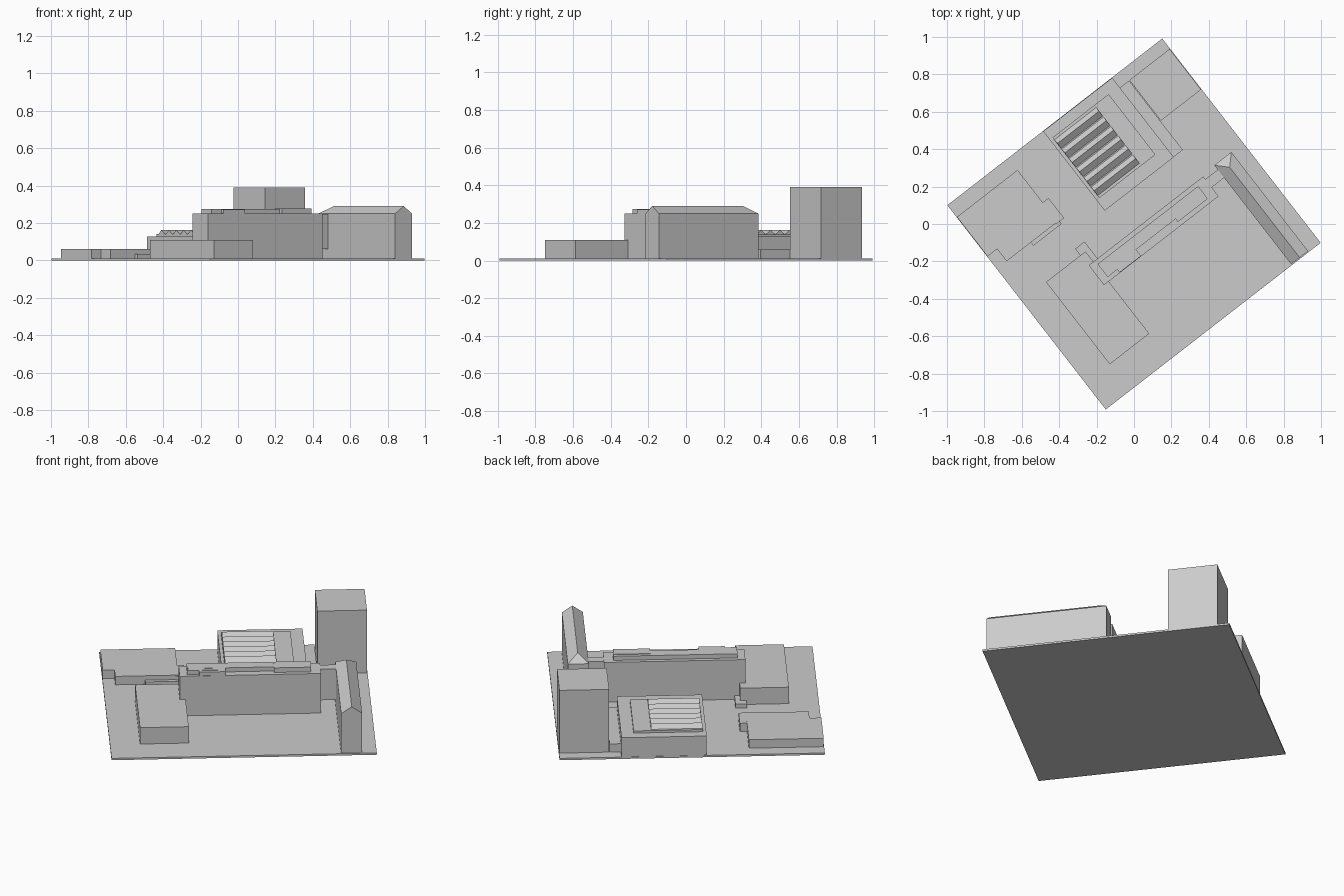
import bpy
from math import radians
from mathutils import Matrix

if "Cube" in bpy.data.objects:
    bpy.data.objects.remove(bpy.data.objects["Cube"])

# The whole site is laid out on a local grid (u, v) turned about z
TURN = Matrix.Rotation(radians(37.8), 4, 'Z')
G = 0.006  # walls start slightly inside the ground slab


def add_mesh(name, verts, faces):
    me = bpy.data.meshes.new(name)
    me.from_pydata([TURN @ Matrix.Translation(v).to_translation() for v in verts], [], faces)
    me.update()
    ob = bpy.data.objects.new(name, me)
    bpy.context.collection.objects.link(ob)
    return ob


def prism(name, outline, z0, z1):
    """Extrude a counter-clockwise (u, v) outline from z0 to z1."""
    n = len(outline)
    verts = [(u, v, z0) for u, v in outline] + [(u, v, z1) for u, v in outline]
    faces = [tuple(reversed(range(n))), tuple(range(n, 2 * n))]
    faces += [(i, (i + 1) % n, (i + 1) % n + n, i + n) for i in range(n)]
    return add_mesh(name, verts, faces)


def box(name, u0, u1, v0, v1, z1, z0=G):
    return prism(name, [(u0, v0), (u1, v0), (u1, v1), (u0, v1)], z0, z1)


# Ground slab
box("ground_slab", -0.727, 0.727, -0.691, 0.691, 0.011, 0)

# Long central slab building with roof structures
box("slab_building", -0.327, 0.448, -0.16, -0.026, 0.25)
box("slab_roof_strip", -0.285, 0.395, -0.115, -0.05, 0.275, 0.24)
box("slab_roof_left_room", -0.285, -0.075, -0.138, -0.10, 0.274, 0.24)
box("slab_roof_left_front", -0.22, -0.075, -0.158, -0.10, 0.272, 0.24)
box("slab_roof_right_room", 0.192, 0.393, -0.135, -0.07, 0.278, 0.24)

# Raised bridge to the gabled block
box("bridge", 0.44, 0.54, -0.10, -0.045, 0.248, 0.06)

# Gabled block: hipped at the back, plain gable at the front
u0, u1, um = 0.532, 0.647, 0.59
v0, v1, vh = -0.685, -0.015, -0.074
add_mesh("gabled_block",
         [(u0, v0, G), (u1, v0, G), (u1, v1, G), (u0, v1, G),
          (u0, v0, .25), (u1, v0, .25), (u1, v1, .25), (u0, v1, .25),
          (um, v0, .29), (um, vh, .29)],
         [(3, 2, 1, 0), (0, 1, 5, 8, 4), (1, 2, 6, 5), (2, 3, 7, 6),
          (3, 0, 4, 7), (5, 6, 9, 8), (6, 7, 9), (7, 4, 8, 9)])

# Low front block and the small link behind it
box("front_block", -0.562, -0.295, -0.513, 0.043, 0.11)
box("front_block_link", -0.33, -0.267, -0.04, 0.088, 0.035)

# Stepped low building at the left corner, with annex and canopy
prism("left_low_building",
      [(-0.725, 0.343), (-0.66, 0.343), (-0.66, 0.26), (-0.315, 0.26),
       (-0.315, 0.61), (-0.725, 0.61)], G, 0.062)
box("left_annex", -0.33, -0.276, 0.254, 0.39, 0.06)
box("left_canopy", -0.496, -0.305, 0.238, 0.27, 0.035)

# Workshop hall with side aisle and raised roof
box("hall", -0.08, 0.387, 0.152, 0.689, 0.127)
box("hall_aisle", 0.38, 0.449, 0.153, 0.622, 0.06)
box("hall_raised_roof", -0.062, 0.318, 0.223, 0.632, 0.14, 0.12)

# Sawtooth roof lights: gentle slope to the front, steep face to the back
TEETH, start, pitch = 6, 0.236, 0.064
for i in range(TEETH):
    a = start + i * pitch
    ring = [(a, 0.138), (a + pitch * 0.55, 0.163), (a + pitch * 0.98, 0.138)]
    add_mesh(f"roof_light_{i + 1}",
             [(u, v, z) for u in (-0.06, 0.222) for v, z in ring],
             [(0, 2, 1)[::1], (3, 4, 5), (0, 1, 4, 3), (1, 2, 5, 4), (2, 0, 3, 5)])

# Make every face point outward
import bmesh
for ob in bpy.context.collection.objects:
    bm = bmesh.new()
    bm.from_mesh(ob.data)
    bmesh.ops.recalc_face_normals(bm, faces=bm.faces)
    bm.to_mesh(ob.data)
    bm.free()

# Tall tower at the back right corner
box("tower", 0.452, 0.724, 0.348, 0.623, 0.39)
